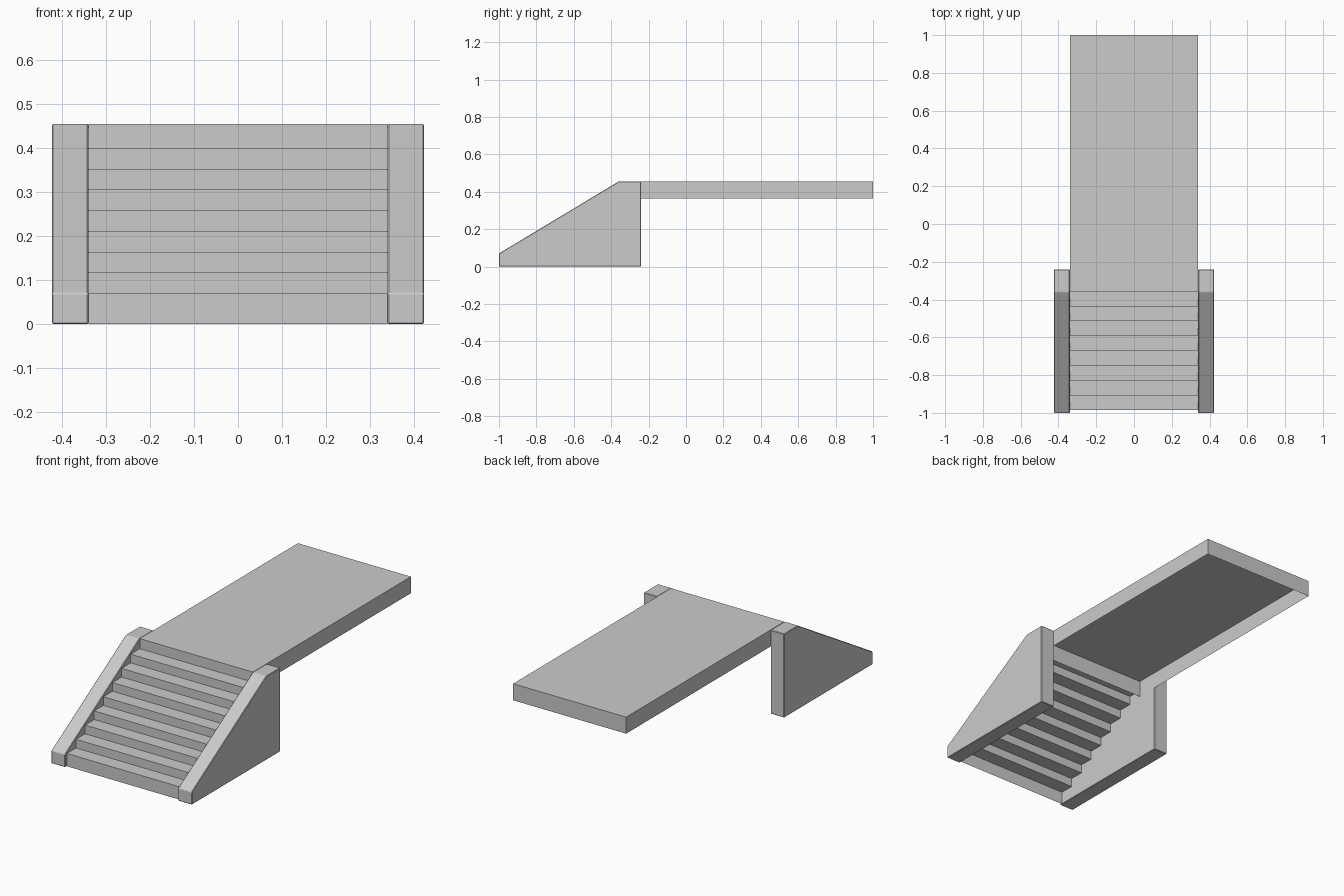
import bpy

if "Cube" in bpy.data.objects:
    bpy.data.objects.remove(bpy.data.objects["Cube"])

HALF_W = 0.34      # half width of stairs and deck
WALL_W = 0.423     # outer face of the side walls


def make_mesh(name, verts, faces):
    mesh = bpy.data.meshes.new(name)
    mesh.from_pydata(verts, [], faces)
    mesh.update()
    obj = bpy.data.objects.new(name, mesh)
    bpy.context.collection.objects.link(obj)
    return obj


# Side walls: sloped profile extruded across x, with finely eased edges
profile = [(-1, 0), (-0.24, 0), (-0.24, 0.455), (-0.36, 0.455), (-1, 0.07)]
n = len(profile)
for name, x0, x1 in (("right_side_wall", HALF_W, WALL_W),
                     ("left_side_wall", -WALL_W, -HALF_W)):
    verts = [(x, y, z) for x in (x0, x1) for y, z in profile]
    faces = [tuple(reversed(range(n))), tuple(range(n, 2 * n))]
    faces += [(i, (i + 1) % n, (i + 1) % n + n, i + n) for i in range(n)]
    wall = make_mesh(name, verts, faces)
    bevel = wall.modifiers.new("eased_edges", 'BEVEL')
    bevel.width = 0.003
    bevel.segments = 1

# Stairs: open folded sheet of eight risers and treads
STEPS = 8
y_start, y_end = -0.985, -0.358
run = (y_end - y_start) / STEPS
rise = (0.40 - 0.07) / (STEPS - 1)
path = [(y_start, 0.0)]
for i in range(STEPS):
    z = 0.07 + i * rise
    path += [(y_start + i * run, z), (y_start + (i + 1) * run, z)]
verts = [(x, y, z) for y, z in path for x in (-HALF_W, HALF_W)]
faces = [(2 * i, 2 * i + 1, 2 * i + 3, 2 * i + 2) for i in range(len(path) - 1)]
make_mesh("stairs", verts, faces)

# Deck: hollow slab, open underneath
corners = [(-HALF_W, y_end), (HALF_W, y_end), (HALF_W, 1), (-HALF_W, 1)]
verts = [(x, y, z) for z in (0.365, 0.455) for x, y in corners]
faces = [(4, 5, 6, 7)]
faces += [(i, (i + 1) % 4, (i + 1) % 4 + 4, i + 4) for i in range(4)]
make_mesh("deck", verts, faces)
